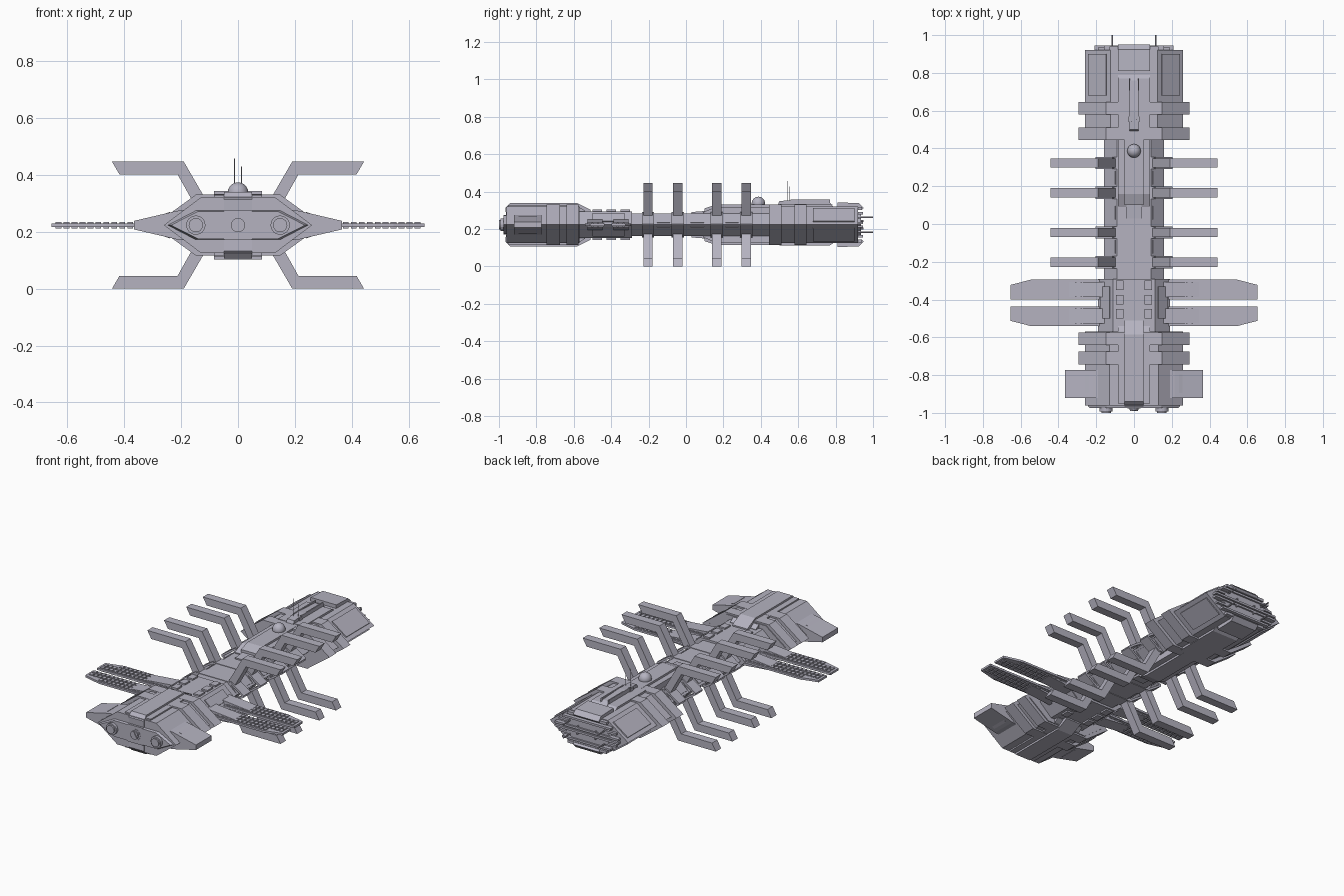
import bpy, bmesh, math
from mathutils import Matrix, Vector

cube = bpy.data.objects.get("Cube")
if cube:
    bpy.data.objects.remove(cube, do_unlink=True)

MID = 0.2225  # height of the hull's centre plane; parts are built relative to it

hull_grey = bpy.data.materials.new("hull grey")
hull_grey.use_nodes = True
hull_grey.diffuse_color = (0.46, 0.45, 0.53, 1)
hull_grey.node_tree.nodes["Principled BSDF"].inputs["Base Color"].default_value = (0.46, 0.45, 0.53, 1)


def finish(name, bm, mirror=""):
    """Turn a bmesh into an object, mirrored across the named axes."""
    bmesh.ops.recalc_face_normals(bm, faces=bm.faces)
    mesh = bpy.data.meshes.new(name)
    bm.to_mesh(mesh)
    bm.free()
    mesh.materials.append(hull_grey)
    obj = bpy.data.objects.new(name, mesh)
    obj.location.z = MID
    bpy.context.collection.objects.link(obj)
    if mirror:
        mod = obj.modifiers.new("Mirror", "MIRROR")
        mod.use_axis = [a in mirror for a in "XYZ"]
        mod.use_mirror_merge = False
    return obj


def add_loft(bm, rings):
    """Skin a closed solid through rings of points."""
    rows = [[bm.verts.new(p) for p in ring] for ring in rings]
    n = len(rows[0])
    for a, b in zip(rows, rows[1:]):
        for i in range(n):
            bm.faces.new((a[i], a[(i + 1) % n], b[(i + 1) % n], b[i]))
    bm.faces.new(rows[0])
    bm.faces.new(rows[-1])


def add_box(bm, x0, x1, y0, y1, z0, z1):
    add_loft(bm, [[(x0, y, z0), (x1, y, z0), (x1, y, z1), (x0, y, z1)] for y in (y0, y1)])


def box(name, x0, x1, y0, y1, z0, z1, mirror=""):
    bm = bmesh.new()
    add_box(bm, x0, x1, y0, y1, z0, z1)
    return finish(name, bm, mirror)


def hexagon(y, top, side, h):
    return [(-top, y, h), (top, y, h), (side, y, 0), (top, y, -h), (-top, y, -h), (-side, y, 0)]


def hull(name, *stations):
    """Six-sided hull section through (y, top half width, side half width, half height)."""
    bm = bmesh.new()
    add_loft(bm, [hexagon(*s) for s in stations])
    return finish(name, bm)


def side_prism(name, half, profile, mirror=""):
    """Extrude a (y, z) profile across the width."""
    bm = bmesh.new()
    add_loft(bm, [[(x, y, z) for y, z in profile] for x in (-half, half)])
    return finish(name, bm, mirror)


def cylinder(name, r, start, end, mirror="", sides=16):
    a, b = Vector(start), Vector(end)
    bm = bmesh.new()
    turn = (b - a).to_track_quat("Z", "Y").to_matrix().to_4x4()
    bmesh.ops.create_cone(bm, cap_ends=True, segments=sides, radius1=r, radius2=r,
                          depth=(b - a).length, matrix=Matrix.Translation((a + b) / 2) @ turn)
    return finish(name, bm, mirror)


# Main hull sections
hull("spine_hull", (-0.6, 0.09, 0.16, 0.06), (0.5, 0.09, 0.16, 0.06))
hull("wing_hull", (-0.58, 0.11, 0.19, 0.072), (-0.29, 0.11, 0.19, 0.072))
hull("bow_hull", (-0.96, 0.13, 0.26, 0.098), (-0.57, 0.13, 0.26, 0.098))
hull("nose_plate", (-0.955, 0.15, 0.25, 0.052), (-0.975, 0.14, 0.235, 0.048))
hull("stern_hull", (0.45, 0.125, 0.26, 0.098), (0.92, 0.125, 0.26, 0.098))
hull("stern_core", (0.9, 0.1, 0.17, 0.06), (0.935, 0.1, 0.17, 0.06))

# Armour rings round bow and stern
for i, (y0, y1) in enumerate([(-0.745, -0.675), (-0.64, -0.575), (0.445, 0.51), (0.58, 0.645)]):
    hull(f"armour_ring_{i + 1}", (y0, 0.148, 0.295, 0.107), (y1, 0.148, 0.295, 0.107))

# Keel and dorsal spines
side_prism("bow_spine", 0.05, [(-0.96, 0), (-0.965, 0.09), (-0.94, 0.117), (-0.585, 0.117),
                               (-0.51, 0.08), (-0.51, 0)], "Z")
side_prism("bow_shoulder", 0.085, [(-0.95, 0), (-0.95, 0.106), (-0.59, 0.106), (-0.54, 0.075), (-0.54, 0)], "Z")
side_prism("stern_spine", 0.05, [(0.1, 0), (0.1, 0.088), (0.16, 0.108), (0.55, 0.108), (0.55, 0)], "Z")
side_prism("stern_shoulder", 0.085, [(0.09, 0), (0.09, 0.066), (0.16, 0.096), (0.55, 0.096), (0.55, 0)], "Z")
side_prism("spine_step", 0.04, [(0.03, 0.05), (0.03, 0.068), (0.11, 0.074), (0.11, 0.05)], "Z")
side_prism("stern_deck", 0.085, [(0.5, 0.09), (0.5, 0.11), (0.77, 0.11), (0.8, 0.09)], "Z")

# Stern plates, tail overhangs and slope panels
side_prism("tail_plate", 0.085, [(0.81, 0.09), (0.81, 0.12), (0.925, 0.115), (0.95, 0.09), (0.94, 0.08)], "Z")
box("tail_lip", -0.13, 0.13, 0.9, 0.94, 0.078, 0.094, "Z")
for i, (w, z, y) in enumerate([(0.16, 0.056, 0.945), (0.19, 0.03, 0.935), (0.21, 0.004, 0.945)]):
    box(f"engine_plate_{i + 1}", -w, w, 0.9, y, z, z + 0.012, "Z")


def slope_panel(name, y0, y1, a, b, top, side, h, lift):
    """Thin panel lying on a hull slope, from fraction a to b of its length."""
    bm = bmesh.new()
    rings = []
    for y in (y0, y1):
        p, q = Vector((top, y, h)), Vector((side, y, 0))
        out = Vector((h, 0, side - top)).normalized() * lift
        u, v = p.lerp(q, a), p.lerp(q, b)
        rings.append([u - out, v - out, v + out, u + out])
    add_loft(bm, rings)
    return finish(name, bm, "XZ")


slope_panel("stern_panel", 0.68, 0.9, 0.15, 0.85, 0.125, 0.26, 0.098, 0.007)
slope_panel("wing_hull_panel", -0.5, -0.33, 0.2, 0.8, 0.11, 0.19, 0.072, 0.006)
for i, y in enumerate([-0.12, 0.06, 0.245]):
    slope_panel(f"spine_panel_{i + 1}", y - 0.035, y + 0.035, 0.1, 0.85, 0.09, 0.16, 0.06, 0.005)

# Deck vents behind the bow
for i in range(3):
    y = -0.5 + i * 0.075
    box(f"deck_vent_{i + 1}", 0.055, 0.095, y, y + 0.05, 0.06, 0.081, "XZ")

# Bent docking ribs with their collars
RIB = [(0.09, 0.05), (0.19, 0.2225), (0.442, 0.2225), (0.416, 0.178), (0.212, 0.178), (0.135, 0.04)]
for i, y in enumerate([-0.203, -0.045, 0.165, 0.323]):
    bm = bmesh.new()
    add_loft(bm, [[(x, y + d, z) for x, z in RIB] for d in (-0.025, 0.025)])
    finish(f"docking_rib_{i + 1}", bm, "XZ")
    hull(f"rib_collar_{i + 1}", (y - 0.033, 0.105, 0.16, 0.063), (y + 0.033, 0.105, 0.16, 0.063))
    slope_panel(f"rib_bracket_{i + 1}", y - 0.033, y + 0.033, 0, 1, 0.11, 0.2, 0.062, 0.006)

# Solar wings: slab with chamfered tip and rows of raised slats
WING = -0.4175
for name, s in (("front_wing", -1), ("rear_wing", 1)):
    outline = [(0.15, 0.018), (0.655, 0.018), (0.655, 0.095), (0.545, 0.123), (0.15, 0.123)]
    bm = bmesh.new()
    add_loft(bm, [[(x, WING + s * d, z) for x, d in outline] for z in (-0.006, 0.006)])
    finish(name, bm, "X")
    bm = bmesh.new()
    for d in (0.024, 0.056, 0.088):
        for k in range(16):
            x = 0.2 + k * 0.028
            if d < 0.08 or x < 0.55:
                add_box(bm, x, x + 0.02, WING + s * d, WING + s * (d + 0.025), 0.004, 0.011)
    finish(f"{name}_slats", bm, "XZ")
    bm = bmesh.new()
    y0, y1 = WING + s * 0.03, WING + s * 0.11
    add_loft(bm, [[(x, y0, -h), (x, y1, -h), (x, y1, h), (x, y0, h)] for x, h in ((0.15, 0.03), (0.345, 0.012))])
    finish(f"{name}_root", bm, "X")

# Wedge fins beside the bow
bm = bmesh.new()
add_loft(bm, [[(x, -0.92, -h), (x, -0.772, -h), (x, -0.772, h), (x, -0.92, h)]
              for x, h in ((0.18, 0.054), (0.215, 0.05), (0.365, 0.015))])
finish("bow_fin", bm, "X")
slope_panel("bow_fin_panel", -0.895, -0.797, 0.15, 0.85, 0.215, 0.365, 0.05, 0.004)

# Nose sensors: tubes at the sides and a lens with a triangular core
for name, x, y, mirror in (("side_sensor", 0.148, -1.0, "X"), ("centre_sensor", 0, -0.985, "")):
    cylinder(f"{name}_housing", 0.034, (x, -0.96, 0), (x, y + 0.008, 0), mirror)
    cylinder(f"{name}_lens", 0.025, (x, -0.96, 0), (x, y, 0), mirror)
cylinder("centre_sensor_core", 0.024, (0, -0.98, 0), (0, -0.99, 0), sides=3)
box("nose_block", -0.05, 0.05, -0.975, -0.95, -0.052, 0.052)

# Radar dome
bm = bmesh.new()
bmesh.ops.create_uvsphere(bm, u_segments=24, v_segments=16, radius=0.036,
                          matrix=Matrix.Translation((0, 0.387, 0.114)))
for f in bm.faces:
    f.smooth = True
finish("radar_dome", bm)

# Dorsal gantry and masts
box("gantry_base", -0.03, 0.03, 0.54, 0.57, 0.1, 0.128)
side_prism("gantry_arm", 0.024, [(0.49, 0.105), (0.5, 0.127), (0.6, 0.133), (0.76, 0.124), (0.785, 0.105)])
box("gantry_rail", 0.02, 0.027, 0.56, 0.77, 0.115, 0.135, "X")
cylinder("tall_mast", 0.002, (-0.013, 0.542, 0.1), (-0.013, 0.542, 0.234), sides=6)
cylinder("short_mast", 0.002, (0.013, 0.552, 0.1), (0.013, 0.552, 0.205), sides=6)

# Stern probes
cylinder("long_probe", 0.004, (0.115, 0.9, 0.04), (0.115, 1.0, 0.04), "XZ", 8)
cylinder("short_probe", 0.005, (0.06, 0.9, 0.021), (0.06, 0.95, 0.021), "XZ", 8)
